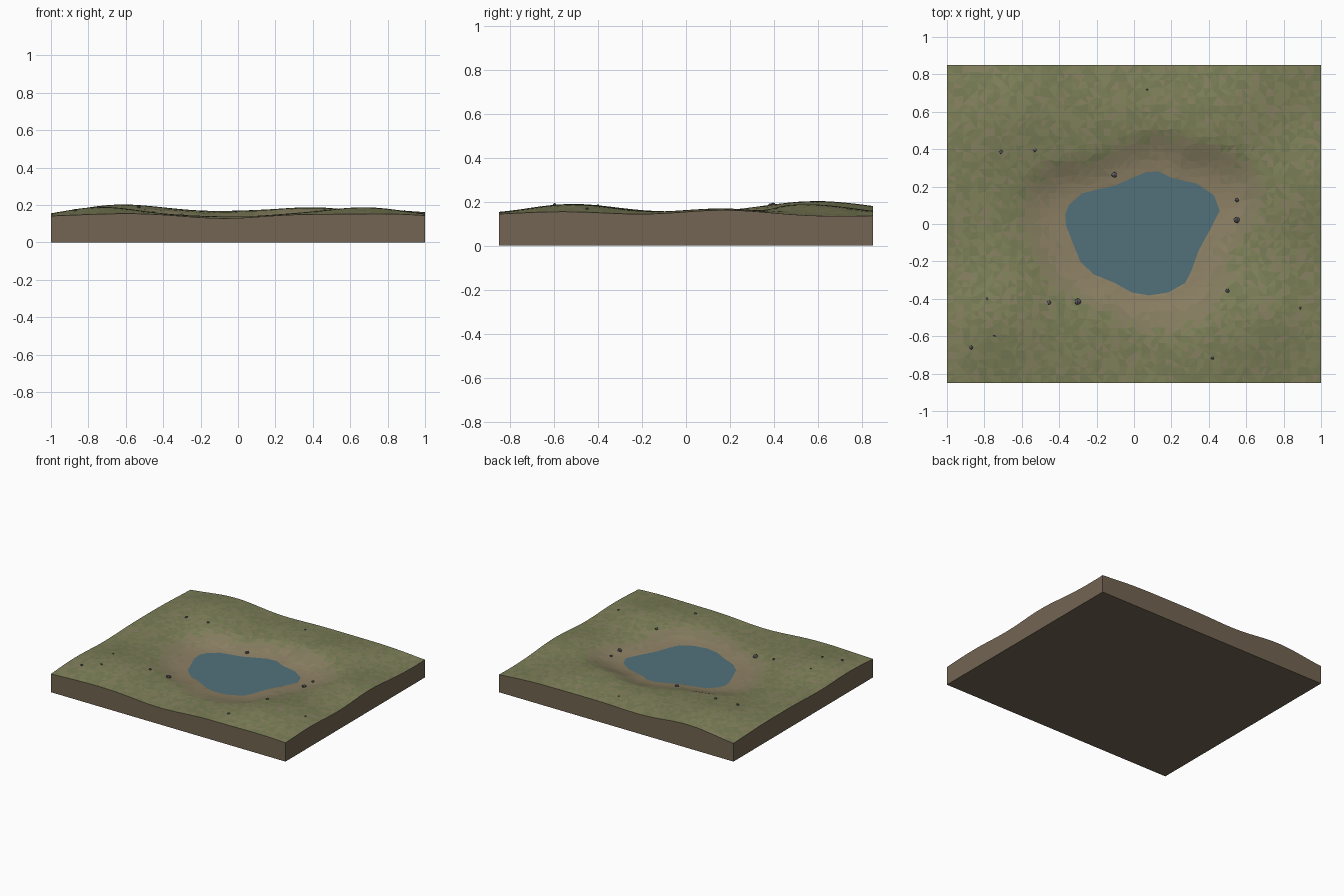
import bpy, bmesh, math, random
from mathutils import Vector

if "Cube" in bpy.data.objects:
    bpy.data.objects.remove(bpy.data.objects["Cube"])

random.seed(4)
WATER = 0.11
CENTRE = Vector((0.04, -0.05))
SHORE = [(-.36, .05), (-.34, .10), (-.27, .16), (-.19, .18), (-.10, .20), (-.01, .24),
         (.06, .27), (.13, .275), (.20, .24), (.33, .21), (.42, .15), (.45, .07),
         (.40, -.03), (.34, -.14), (.30, -.25), (.27, -.31), (.18, -.36), (.08, -.375),
         (-.01, -.36), (-.10, -.31), (-.21, -.265), (-.28, -.20), (-.32, -.10), (-.355, -.01)]
# x, y, height, spread
HILLS = [(-.58, .55, .064, .25), (.02, .62, .02, .2), (.36, .56, .046, .22),
         (-.70, -.52, .052, .22), (.72, -.52, .050, .22), (.80, .17, .036, .2),
         (-.80, .05, .022, .2), (.2, -.62, .018, .2)]


def material(name, rgb):
    m = bpy.data.materials.new(name)
    m.diffuse_color = (*rgb, 1)
    m.use_nodes = True
    m.node_tree.nodes["Principled BSDF"].inputs["Base Color"].default_value = m.diffuse_color
    return m


def add_object(name, bm, mats):
    mesh = bpy.data.meshes.new(name)
    bm.to_mesh(mesh)
    bm.free()
    for m in mats:
        mesh.materials.append(m)
    ob = bpy.data.objects.new(name, mesh)
    bpy.context.collection.objects.link(ob)
    return ob


polar = sorted((math.atan2(y - CENTRE.y, x - CENTRE.x), (Vector((x, y)) - CENTRE).length)
               for x, y in SHORE)
polar = [(polar[-1][0] - math.tau, polar[-1][1])] + polar + [(polar[0][0] + math.tau, polar[0][1])]


def shore_ratio(x, y):
    """Distance from the lake centre, where 1 is the shoreline."""
    d = Vector((x, y)) - CENTRE
    a = math.atan2(d.y, d.x)
    for (a0, r0), (a1, r1) in zip(polar, polar[1:]):
        if a0 <= a <= a1:
            return d.length / (r0 + (r1 - r0) * (a - a0) / (a1 - a0))
    return 2.0


def height(x, y):
    h = 0.134 + 0.006 * math.sin(5 * x + 1.5) * math.cos(4 * y) + 0.004 * math.sin(9 * x - 6 * y)
    h += 0.008 * max(0, y) ** 2
    for hx, hy, amp, s in HILLS:
        h += amp * math.exp(-((x - hx) ** 2 + (y - hy) ** 2) / (2 * s * s))
    t = shore_ratio(x, y)
    if t < 1:
        return WATER - 0.045 * (1 - t * t)
    k = min(1, (t - 1) / 0.75)
    k = 0.5 * k + 0.5 * k * k * (3 - 2 * k)
    return WATER + (h - WATER) * k


# Ground slab: sculpted grid with walls and a flat base
grass = [material("grass_%d" % i, c) for i, c in enumerate(
    [(.20, .21, .095), (.22, .225, .105), (.185, .20, .09), (.24, .215, .12)])]
dirt = [material("shore_dirt", (.27, .22, .13)), material("dry_earth", (.24, .21, .12))]
soil = material("soil", (.17, .13, .085))

bm = bmesh.new()
bmesh.ops.create_grid(bm, x_segments=48, y_segments=40, size=1)
for v in bm.verts:
    edge = abs(v.co.x) > .99 or abs(v.co.y) > .99
    v.co.y *= 0.85
    if not edge:
        v.co.x += random.uniform(-.008, .008)
        v.co.y += random.uniform(-.008, .008)
    v.co.z = height(v.co.x, v.co.y)
bmesh.ops.triangulate(bm, faces=bm.faces[:])
for f in bm.faces:
    c = f.calc_center_median()
    t = shore_ratio(c.x, c.y) + random.uniform(-.12, .12)
    f.material_index = 4 if t < 1.35 else 5 if t < 1.6 else random.choice((0, 0, 1, 1, 2, 2, 3))
rim = [e for e in bm.edges if e.is_boundary]
ext = bmesh.ops.extrude_edge_only(bm, edges=rim)["geom"]
for g in ext:
    if isinstance(g, bmesh.types.BMVert):
        g.co.z = 0
    elif isinstance(g, bmesh.types.BMFace):
        g.material_index = 6
base = bmesh.ops.contextual_create(bm, geom=[g for g in ext if isinstance(g, bmesh.types.BMEdge)])
for f in base["faces"]:
    f.material_index = 6
bmesh.ops.recalc_face_normals(bm, faces=bm.faces[:])
add_object("ground", bm, grass + dirt + [soil])

# Lake surface, tucked slightly into the banks
bm = bmesh.new()
ring = [bm.verts.new((*(CENTRE + (Vector(p) - CENTRE) * 1.02), WATER + .001)) for p in reversed(SHORE)]
bm.faces.new(ring)
bmesh.ops.recalc_face_normals(bm, faces=bm.faces[:])
bm.faces.ensure_lookup_table()
if bm.faces[0].normal.z < 0:
    bm.faces[0].normal_flip()
add_object("lake_water", bm, [material("water", (.085, .165, .195))])

# Scattered stones: x, y, radius
stone = material("stone", (.12, .12, .13))
STONES = [(.07, .72, .006), (-.71, .385, .012), (-.53, .395, .011), (-.105, .263, .016),
          (.55, .127, .012), (.55, .022, .018), (.50, -.357, .013), (.42, -.715, .010),
          (.89, -.45, .008), (-.30, -.415, .019), (-.455, -.42, .012), (-.785, -.40, .007),
          (-.745, -.597, .009), (-.87, -.66, .011)]
for i, (x, y, r) in enumerate(STONES):
    bm = bmesh.new()
    bmesh.ops.create_icosphere(bm, subdivisions=1, radius=r)
    for v in bm.verts:
        v.co *= random.uniform(.85, 1.1)
        v.co.z *= 0.7
    ob = add_object("stone_%02d" % (i + 1), bm, [stone])
    ob.location = (x, y, height(x, y) + r * 0.25)
    ob.rotation_euler.z = random.uniform(0, math.tau)
